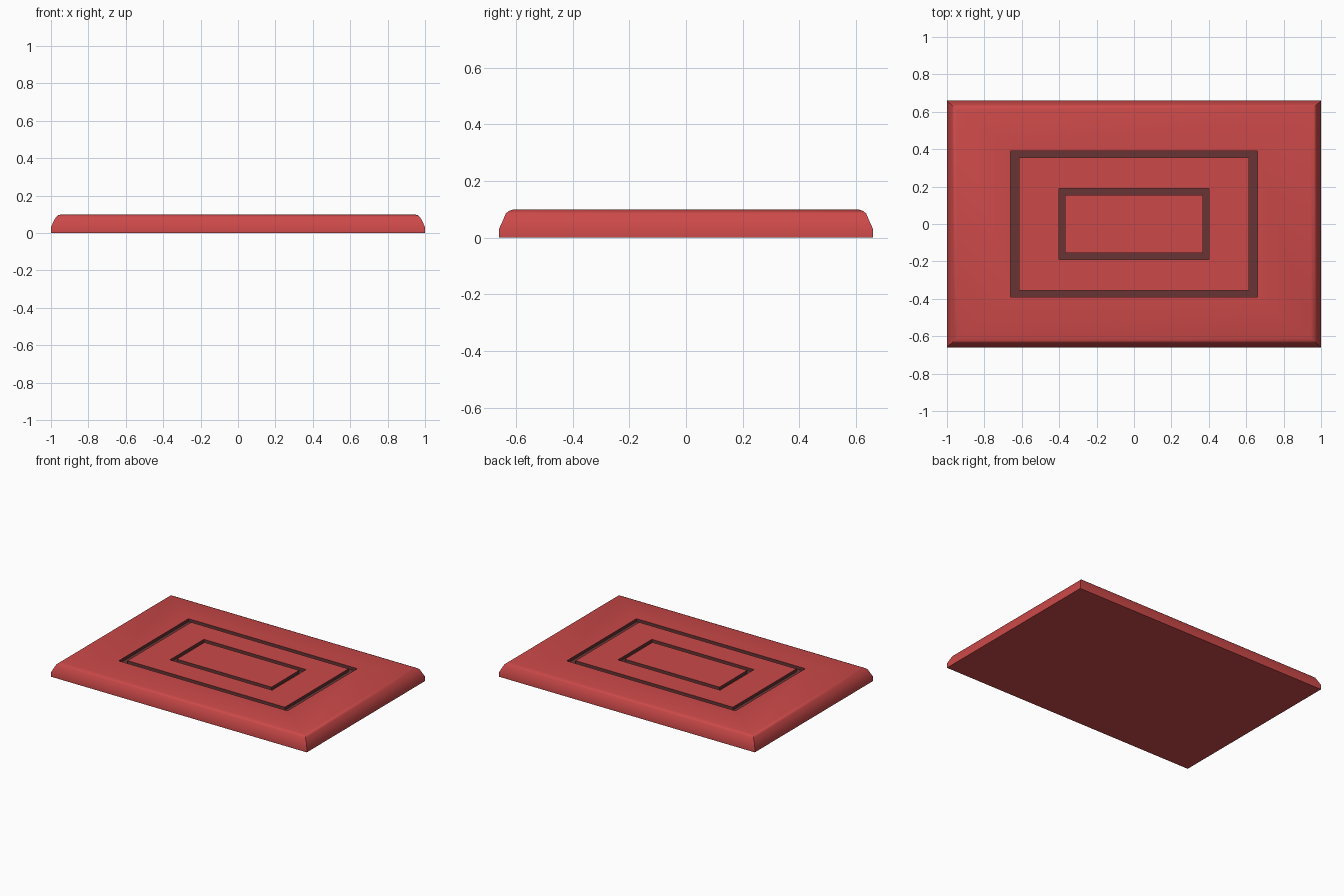
import bpy, bmesh, math

if "Cube" in bpy.data.objects:
    bpy.data.objects.remove(bpy.data.objects["Cube"])


def material(name, color):
    m = bpy.data.materials.new(name)
    m.diffuse_color = (*color, 1)
    m.use_nodes = True
    m.node_tree.nodes["Principled BSDF"].inputs["Base Color"].default_value = m.diffuse_color
    return m


red = material("red", (0.60, 0.066, 0.066))
maroon = material("dark maroon", (0.135, 0.034, 0.034))

D = 0.02  # groove depth
T = 0.10  # slab height

# Concentric rectangles (half width, half depth, height, material of band leading to it)
rings = [
    (1.0, 0.66, 0.0, 0), (1.0, 0.66, 0.032, 0),
    # rounded rim
    (0.985, 0.645, 0.065, 0), (0.973, 0.636, 0.086, 0),
    (0.962, 0.625, 0.095, 0), (0.945, 0.61, T, 0),
    # outer groove
    (0.66, 0.39, T, 0), (0.66, 0.39, T - D, 1),
    (0.615, 0.355, T - D, 1), (0.615, 0.355, T, 1),
    # inner groove
    (0.40, 0.19, T, 0), (0.40, 0.19, T - D, 1),
    (0.37, 0.155, T - D, 1), (0.37, 0.155, T, 1),
]

bm = bmesh.new()
loops = []
for hx, hy, z, _ in rings:
    loops.append([bm.verts.new((sx * hx, sy * hy, z))
                  for sx, sy in ((-1, -1), (1, -1), (1, 1), (-1, 1))])

# Bands between neighbouring rectangles
for i in range(1, len(loops)):
    a, b = loops[i - 1], loops[i]
    for k in range(4):
        n = (k + 1) % 4
        f = bm.faces.new((a[k], a[n], b[n], b[k]))
        f.material_index = rings[i][3]

# Underside and centre panel
bm.faces.new(loops[0][::-1])
bm.faces.new(loops[-1])

mesh = bpy.data.meshes.new("grooved_slab")
bm.to_mesh(mesh)
bm.free()
mesh.materials.append(red)
mesh.materials.append(maroon)
slab = bpy.data.objects.new("grooved_slab", mesh)
bpy.context.collection.objects.link(slab)

bpy.context.view_layer.objects.active = slab
slab.select_set(True)
bpy.ops.object.shade_smooth_by_angle(angle=math.radians(35))
